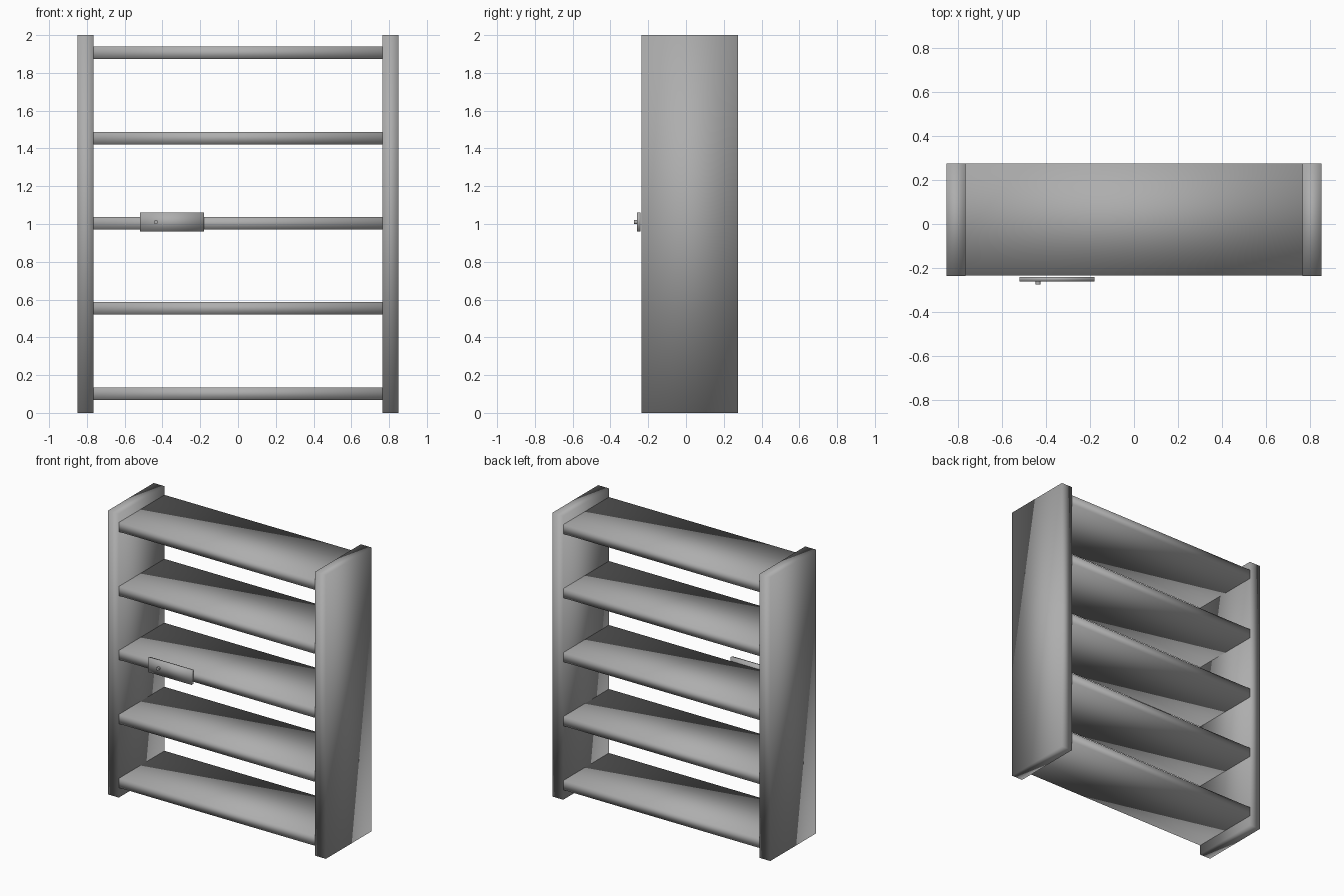
import bpy
import math

if "Cube" in bpy.data.objects:
    bpy.data.objects.remove(bpy.data.objects["Cube"], do_unlink=True)

# One plain grey for the whole unit
grey = bpy.data.materials.new("plain grey")
grey.use_nodes = True
colour = (0.42, 0.42, 0.42, 1)
grey.diffuse_color = colour
grey.node_tree.nodes["Principled BSDF"].inputs["Base Color"].default_value = colour


def finish(name):
    obj = bpy.context.object
    obj.name = name
    obj.data.materials.append(grey)
    bpy.ops.object.transform_apply(location=False, rotation=True, scale=True)
    return obj


def box(name, low, high):
    """Softly shaded board between two opposite corners."""
    centre = [(a + b) / 2 for a, b in zip(low, high)]
    bpy.ops.mesh.primitive_cube_add(size=1, location=centre)
    bpy.context.object.scale = [b - a for a, b in zip(low, high)]
    obj = finish(name)
    bpy.ops.object.shade_smooth()
    return obj


FRONT, BACK = -0.235, 0.275
INNER, OUTER = 0.765, 0.85
THICKNESS = 0.066

# Side panels
box("left_side_panel", (INNER, FRONT, 0), (OUTER, BACK, 2))
box("right_side_panel", (-OUTER, FRONT, 0), (-INNER, BACK, 2))

# Five evenly spaced shelves, let into the side panels
for i in range(5):
    z = 0.102 + i * 0.451
    box(f"shelf_{i + 1}",
        (-OUTER + 0.002, FRONT + 0.001, z - THICKNESS / 2),
        (OUTER - 0.002, BACK - 0.001, z + THICKNESS / 2))

# Label plate in front of the middle shelf
box("front_plate", (-0.52, -0.26, 0.96), (-0.18, -0.24, 1.06))

# Small round pin on the plate
bpy.ops.mesh.primitive_cylinder_add(vertices=16, radius=0.011, depth=0.018,
                                    location=(-0.435, -0.266, 1.01),
                                    rotation=(math.pi / 2, 0, 0))
finish("plate_pin")
bpy.ops.object.shade_smooth_by_angle()
